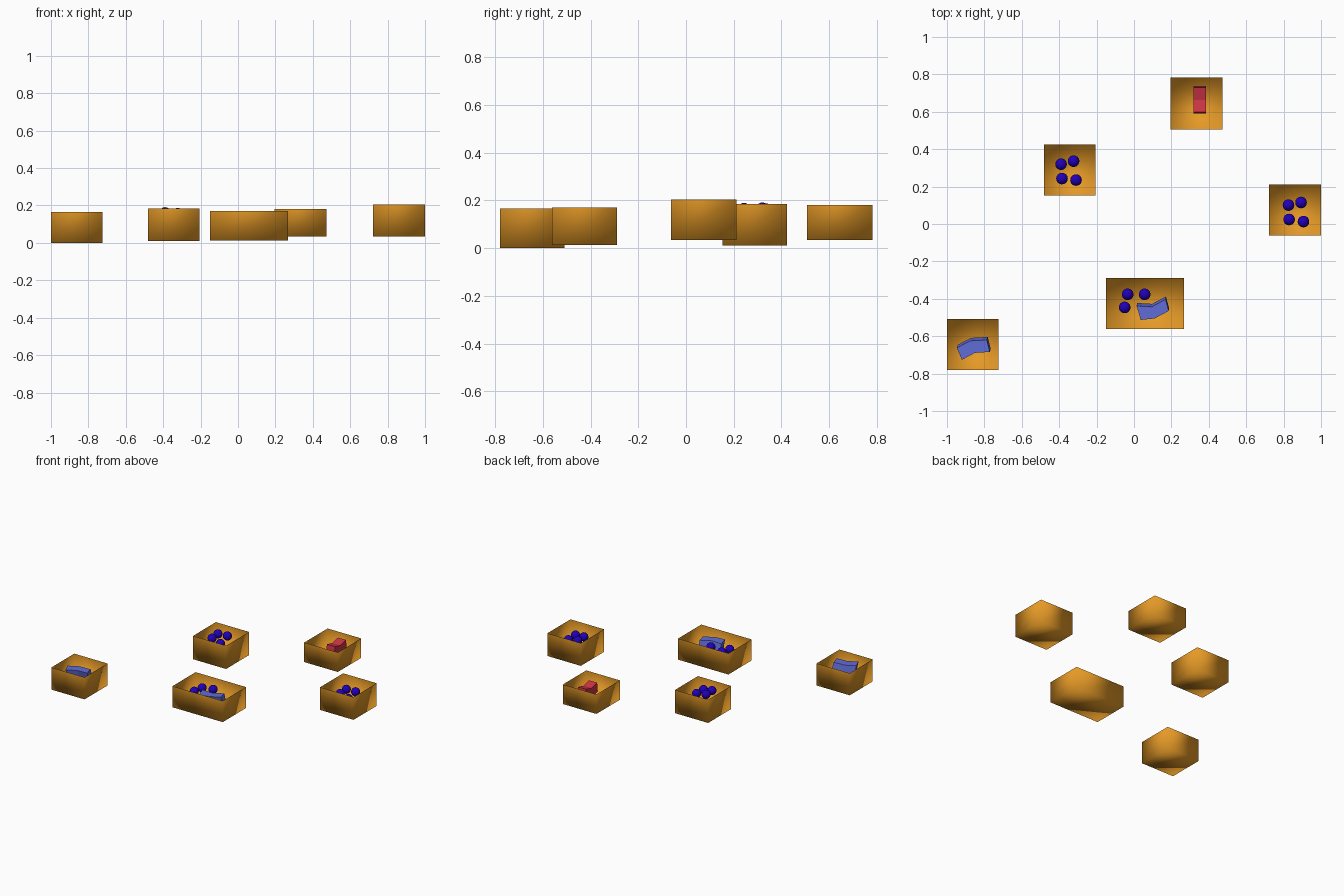
import bpy, bmesh
from mathutils import Vector

if "Cube" in bpy.data.objects:
    bpy.data.objects.remove(bpy.data.objects["Cube"])


def material(name, rgb):
    m = bpy.data.materials.new(name)
    m.diffuse_color = (*rgb, 1)
    m.use_nodes = True
    m.node_tree.nodes["Principled BSDF"].inputs["Base Color"].default_value = m.diffuse_color
    return m


ORANGE = material("orange", (0.78, 0.32, 0.02))
NAVY = material("navy", (0.015, 0.0, 0.50))
BLUE = material("blue", (0.12, 0.15, 0.68))
RED = material("red", (0.62, 0.035, 0.06))


def finish(name, bm, mat, smooth):
    bmesh.ops.recalc_face_normals(bm, faces=bm.faces)
    for f in bm.faces:
        f.smooth = smooth
    me = bpy.data.meshes.new(name)
    bm.to_mesh(me)
    bm.free()
    me.materials.append(mat)
    ob = bpy.data.objects.new(name, me)
    bpy.context.collection.objects.link(ob)
    return ob


def tray(name, x0, x1, y0, y1, z0, z1):
    """Open-topped thin box with soft shading."""
    bm = bmesh.new()
    lo, hi = ([bm.verts.new((x, y, z)) for x, y in
               ((x0, y0), (x1, y0), (x1, y1), (x0, y1))] for z in (z0, z1))
    bm.faces.new(lo[::-1])
    for i in range(4):
        j = (i + 1) % 4
        bm.faces.new((lo[i], lo[j], hi[j], hi[i]))
    for f in bm.faces:
        f.smooth = True
    me = bpy.data.meshes.new(name)
    bm.to_mesh(me)
    bm.free()
    me.materials.append(ORANGE)
    bpy.context.collection.objects.link(bpy.data.objects.new(name, me))


def ball(name, x, y, z, r=0.031):
    bm = bmesh.new()
    bmesh.ops.create_uvsphere(bm, u_segments=24, v_segments=12, radius=r)
    finish(name, bm, NAVY, True).location = (x, y, z)


def bent_block(name, outline, depth, mat):
    """Extrude a six-point bent outline along a depth vector."""
    bm = bmesh.new()
    face = bm.faces.new([bm.verts.new(p) for p in outline])
    ext = bmesh.ops.extrude_face_region(bm, geom=[face], use_keep_orig=True)
    new = [v for v in ext["geom"] if isinstance(v, bmesh.types.BMVert)]
    bmesh.ops.translate(bm, verts=new, vec=Vector(depth))
    finish(name, bm, mat, False)


# Trays
tray("tray_left", -1.0, -0.725, -0.78, -0.508, 0.0, 0.165)
tray("tray_back_left", -0.48, -0.206, 0.153, 0.424, 0.01, 0.184)
tray("tray_back", 0.194, 0.472, 0.506, 0.782, 0.034, 0.18)
tray("tray_right", 0.723, 1.0, -0.062, 0.211, 0.034, 0.204)
tray("tray_front_wide", -0.149, 0.267, -0.562, -0.288, 0.012, 0.17)

# Balls
balls = {
    "back_left": [(-0.39, 0.32, 0.16), (-0.323, 0.336, 0.156),
                  (-0.385, 0.243, 0.158), (-0.31, 0.235, 0.142)],
    "right": [(0.826, 0.101, 0.154), (0.893, 0.115, 0.148),
              (0.829, 0.024, 0.152), (0.906, 0.013, 0.14)],
    "front": [(-0.034, -0.376, 0.117), (0.057, -0.376, 0.13),
              (-0.05, -0.446, 0.114)],
}
for group, spots in balls.items():
    for i, p in enumerate(spots):
        ball(f"ball_{group}_{i + 1}", *p)

# Blue bent blocks lying on their sides
left = [(-0.947, -0.662), (-0.877, -0.625), (-0.787, -0.62),
        (-0.771, -0.684), (-0.851, -0.689), (-0.92, -0.726)]
bent_block("blue_block_left", [(x, y, 0.148) for x, y in left],
           (0.005, 0.016, -0.065), BLUE)
front = [(0.014, -0.438), (0.095, -0.443), (0.169, -0.403),
         (0.185, -0.465), (0.11, -0.505), (0.036, -0.513)]
bent_block("blue_block_front", [(x, y, 0.14) for x, y in front],
           (0.002, 0.016, -0.065), BLUE)

# Red bent block with its ends raised
side = [(0.598, 0.165), (0.663, 0.149), (0.729, 0.165),
        (0.737, 0.097), (0.663, 0.08), (0.59, 0.097)]
bent_block("red_block", [(0.317, y, z) for y, z in side], (0.067, 0, 0), RED)
